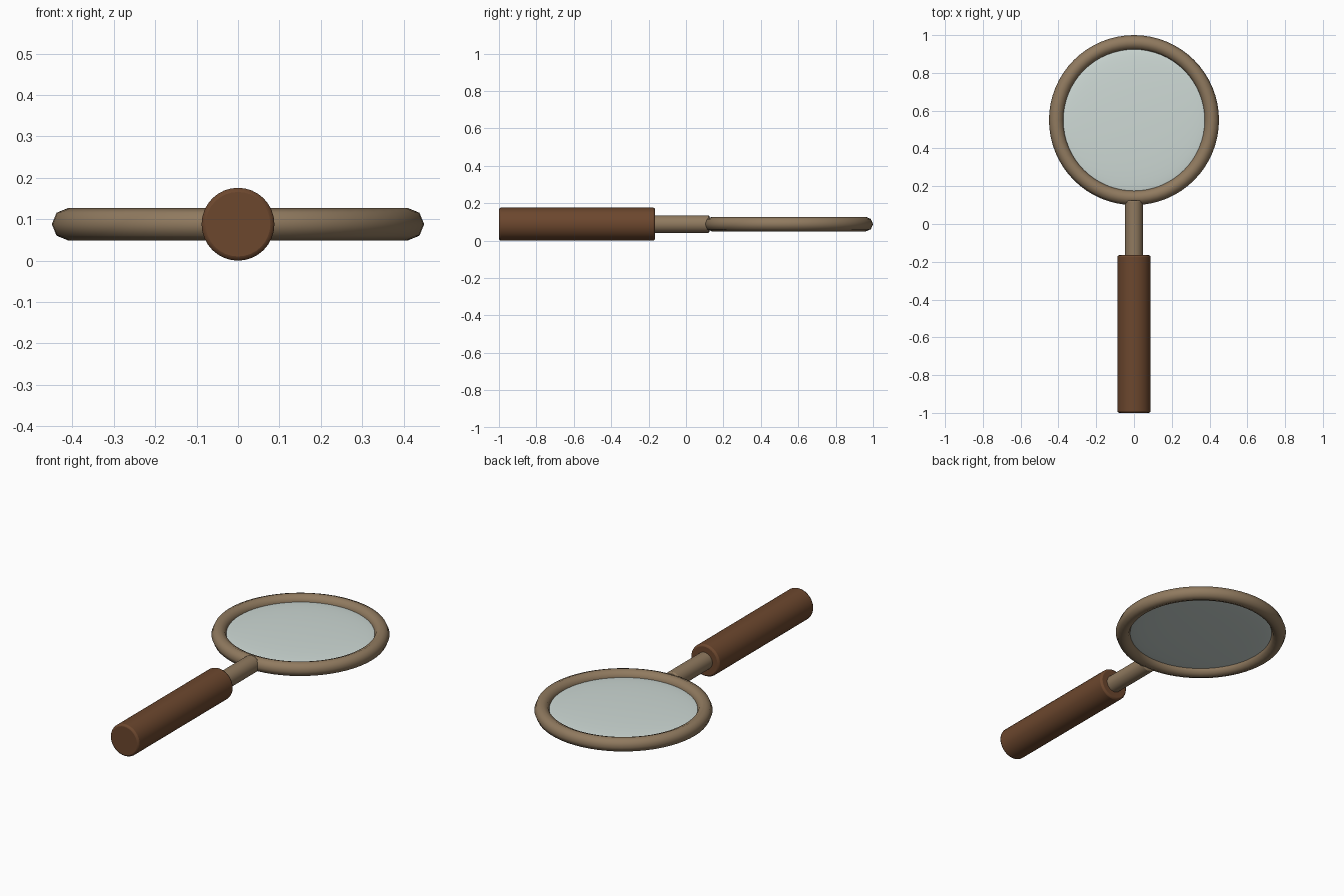
import bpy
import math

cube = bpy.data.objects.get("Cube")
if cube:
    bpy.data.objects.remove(cube, do_unlink=True)

AXIS_Z = 0.088   # height of the shared centre line
LENS_Y = 0.55    # centre of the lens and its frame


def make_material(name, colour):
    mat = bpy.data.materials.new(name)
    mat.use_nodes = True
    mat.diffuse_color = (*colour, 1)
    mat.node_tree.nodes["Principled BSDF"].inputs["Base Color"].default_value = (*colour, 1)
    return mat


def finish(name, mat, angle=40):
    obj = bpy.context.object
    obj.name = name
    obj.data.materials.append(mat)
    bpy.ops.object.shade_smooth_by_angle(angle=math.radians(angle))
    return obj


def rod(name, mat, radius, y_front, y_back, bevel):
    """Round bar lying along y with softened rims."""
    bpy.ops.mesh.primitive_cylinder_add(
        vertices=32, radius=radius, depth=y_back - y_front,
        location=(0, (y_front + y_back) / 2, AXIS_Z),
        rotation=(math.pi / 2, 0, 0))
    obj = finish(name, mat)
    mod = obj.modifiers.new("soft_rims", "BEVEL")
    mod.width = bevel
    mod.segments = 2
    mod.limit_method = "ANGLE"
    return obj


wood = make_material("brown_wood", (0.15, 0.063, 0.027))
brass = make_material("dull_brass", (0.28, 0.195, 0.115))
glass = make_material("pale_glass", (0.62, 0.70, 0.67))

# Handle and the neck joining it to the frame
rod("handle", wood, 0.088, -1.0, -0.165, 0.01)
rod("neck", brass, 0.047, -0.19, 0.125, 0.006)

# Round frame
bpy.ops.mesh.primitive_torus_add(
    major_radius=0.411, minor_radius=0.039, major_segments=64,
    minor_segments=8, location=(0, LENS_Y, AXIS_Z))
finish("lens_frame", brass, 60)

# Gently domed lens
bpy.ops.mesh.primitive_uv_sphere_add(
    segments=64, ring_count=24, radius=1, location=(0, LENS_Y, AXIS_Z))
bpy.context.object.scale = (0.39, 0.39, 0.02)
bpy.ops.object.transform_apply(location=False, rotation=False, scale=True)
finish("lens", glass, 60)
